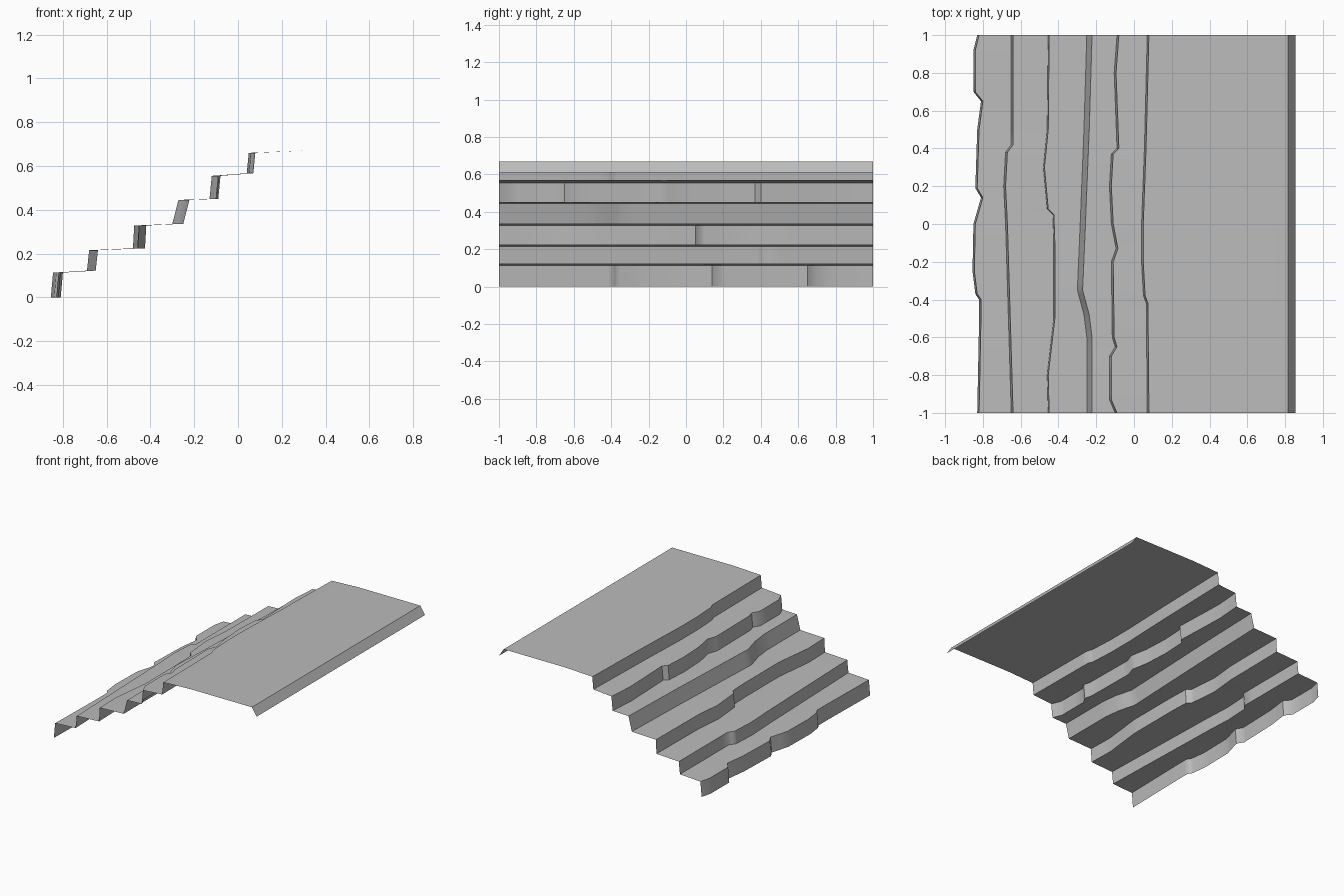
import bpy
import bmesh

default_cube = bpy.data.objects.get("Cube")
if default_cube:
    bpy.data.objects.remove(default_cube, do_unlink=True)

# Weathered front edge of every step: pairs of (y, x) from one end to the other
step_edges = [
    [(-1, -.83), (-.5, -.82), (-.4, -.82), (-.37, -.84), (-.25, -.855), (0, -.85), (.14, -.81),
     (.19, -.84), (.5, -.83), (.65, -.81), (.7, -.85), (.92, -.85), (1, -.83)],
    [(-1, -.65), (-.5, -.665), (0, -.68), (.2, -.69), (.38, -.68), (.42, -.65), (1, -.65)],
    [(-1, -.455), (-.8, -.46), (-.5, -.425), (-.1, -.425), (.05, -.43), (.08, -.46),
     (.3, -.48), (.5, -.46), (1, -.455)],
    [(-1, -.25), (-.6, -.25), (-.48, -.265), (-.35, -.3), (0, -.285), (.5, -.265), (1, -.25)],
    [(-1, -.1), (-.93, -.13), (-.7, -.13), (-.65, -.1), (-.6, -.115), (-.2, -.12), (-.13, -.095),
     (0, -.12), (.2, -.13), (.37, -.12), (.4, -.09), (.8, -.105), (1, -.09)],
    [(-1, .07), (-.42, .065), (-.38, .05), (-.2, .04), (0, .04), (.4, .055), (1, .07)],
]
foot_heights = [0, .122, .224, .336, .45, .567]
lip_heights = [.113, .215, .328, .445, .555, .66]
lip_setback = [.01, .01, .006, .028, .01, .009]


def edge_at(points, y):
    """Linear interpolation along one step edge."""
    for (y0, x0), (y1, x1) in zip(points, points[1:]):
        if y <= y1:
            return x0 + (x1 - x0) * (y - y0) / (y1 - y0)
    return points[-1][1]


def cross_section(y):
    """Stair profile at depth y, from the lowest foot to the folded back rim."""
    profile = []
    for points, foot, lip, setback in zip(step_edges, foot_heights, lip_heights, lip_setback):
        x = edge_at(points, y)
        profile += [(x, foot), (x + setback, lip)]
    return profile + [(.3, .67), (.815, .67), (.855, .61)]


# Stone colour
stone = bpy.data.materials.new("grey_stone")
stone.use_nodes = True
grey = (.5, .5, .5, 1)
stone.diffuse_color = grey
stone.node_tree.nodes["Principled BSDF"].inputs["Base Color"].default_value = grey

# Stepped sheet lofted through the cross sections
depths = {round(y, 3) for points in step_edges for y, x in points}
depths |= {i / 10 for i in range(-10, 11)}
bm = bmesh.new()
rows = [[bm.verts.new((x, y, z)) for x, z in cross_section(y)] for y in sorted(depths)]
for near, far in zip(rows, rows[1:]):
    for i in range(len(near) - 1):
        bm.faces.new((near[i], near[i + 1], far[i + 1], far[i]))
mesh = bpy.data.meshes.new("stone_steps")
bm.to_mesh(mesh)
bm.free()
mesh.materials.append(stone)
steps = bpy.data.objects.new("stone_steps", mesh)
bpy.context.collection.objects.link(steps)

# Smooth stone with crisp step edges
bpy.context.view_layer.objects.active = steps
steps.select_set(True)
bpy.ops.object.shade_smooth_by_angle(angle=.7)
